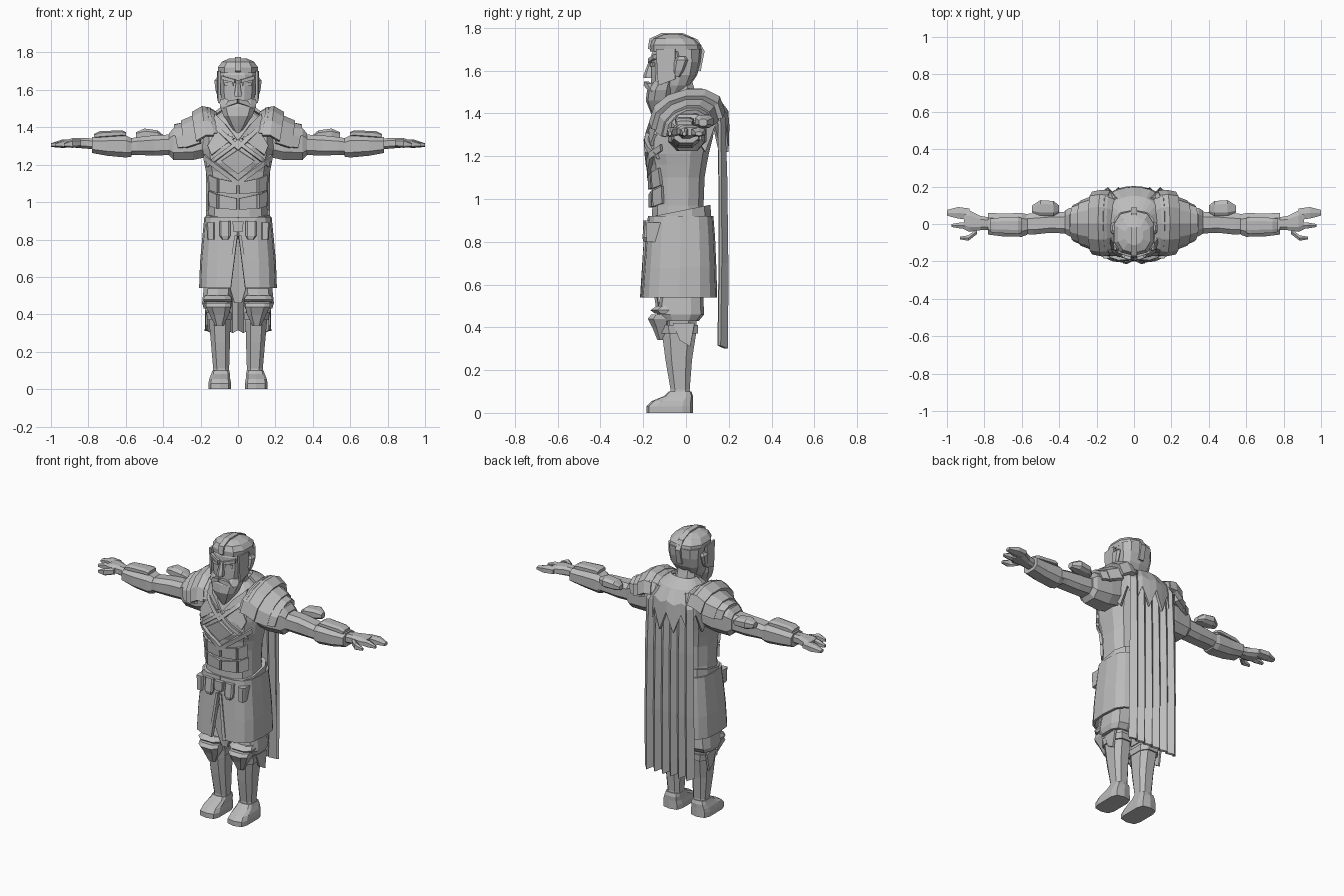
import bpy, bmesh, math
from mathutils import Vector
from mathutils.bvhtree import BVHTree

cube = bpy.data.objects.get("Cube")
if cube:
    bpy.data.objects.remove(cube, do_unlink=True)

grey = bpy.data.materials.new("plain grey")
grey.use_nodes = True
grey.diffuse_color = (.5, .5, .5, 1)
grey.node_tree.nodes["Principled BSDF"].inputs["Base Color"].default_value = grey.diffuse_color


def build(name, verts, faces, mirror=False, thick=0, offset=0):
    """Make a flat-shaded object, optionally thickened and mirrored across x."""
    bm = bmesh.new()
    points = [bm.verts.new(v) for v in verts]
    for face in faces:
        bm.faces.new([points[i] for i in face])
    bmesh.ops.recalc_face_normals(bm, faces=bm.faces)
    mesh = bpy.data.meshes.new(name)
    bm.to_mesh(mesh)
    bm.free()
    mesh.materials.append(grey)
    obj = bpy.data.objects.new(name, mesh)
    bpy.context.scene.collection.objects.link(obj)
    if thick:
        solid = obj.modifiers.new("thickness", "SOLIDIFY")
        solid.thickness, solid.offset = thick, offset
    if mirror:
        obj.modifiers.new("mirror", "MIRROR").use_mirror_merge = False
    return obj


def grid(name, rows, mirror=False, thick=.015):
    """Sheet through equal-length rows of points."""
    n = len(rows[0])
    faces = [(r * n + c, r * n + c + 1, (r + 1) * n + c + 1, (r + 1) * n + c)
             for r in range(len(rows) - 1) for c in range(n - 1)]
    return build(name, [p for row in rows for p in row], faces, mirror, thick)


def loft(name, rings, sides=12, power=.7, axis="z", mirror=False, tilt=0):
    """Solid through rings (position, low, high, low, high) along z or x."""
    verts = []
    for t, a0, a1, b0, b1 in rings:
        for i in range(sides):
            ang = math.tau * (i + .5) / sides
            ca, sa = math.cos(ang), math.sin(ang)
            a = (a0 + a1 + (a1 - a0) * math.copysign(abs(ca) ** power, ca)) / 2
            b = (b0 + b1 + (b1 - b0) * math.copysign(abs(sa) ** power, sa)) / 2
            verts.append((a, b, t + tilt * b) if axis == "z" else (t, a, b))
    faces = [tuple(range(sides)), tuple(range(len(verts) - sides, len(verts)))]
    for r in range(len(rings) - 1):
        for i in range(sides):
            j = (i + 1) % sides
            faces.append((r * sides + i, r * sides + j, (r + 1) * sides + j, (r + 1) * sides + i))
    return build(name, verts, faces, mirror)


def body(name, rings, **kw):
    """Loft centred on x: (z, half width, front y, back y)."""
    return loft(name, [(z, -w, w, f, b) for z, w, f, b in rings], **kw)


def slab(name, pts, thick=.02, mirror=True):
    return build(name, pts, [tuple(range(len(pts)))], mirror, thick)


# Torso, neck and head
torso = body("torso", [(.86, .165, -.165, .11), (.97, .16, -.16, .085), (1.1, .165, -.165, .09),
                       (1.16, .175, -.17, .1), (1.21, .185, -.185, .11), (1.29, .195, -.18, .13),
                       (1.38, .2, -.15, .14), (1.45, .14, -.1, .13), (1.49, .08, -.06, .08)])
body("neck", [(1.42, .075, -.1, .07), (1.56, .065, -.1, .03)], sides=8)
body("head", [(1.47, .06, -.15, -.03), (1.53, .088, -.165, .02), (1.6, .098, -.165, .05),
              (1.68, .1, -.163, .06), (1.73, .08, -.14, .04)], sides=12, power=.75)
body("hair_top", [(1.69, .11, -.168, .076), (1.72, .112, -.17, .072), (1.75, .09, -.155, .04),
                  (1.768, .05, -.11, -.01)], sides=10, power=.8)
body("hair_back", [(1.53, .075, -.05, .02), (1.58, .1, -.06, .052), (1.64, .108, -.07, .07),
                   (1.7, .11, -.09, .076)], sides=10, power=.8)
crest = [(-.172, 1.7), (-.165, 1.745), (-.11, 1.77), (-.02, 1.77), (.05, 1.74), (.08, 1.69), (.062, 1.6)]
grid("crest_band", [[(x, y, z) for y, z in crest] for x in (-.017, .017)], thick=.014)

# Face
slab("sideburn", [(.1, -.14, 1.7), (.107, -.05, 1.7), (.106, -.05, 1.56), (.1, -.13, 1.53)], .012)
slab("brow", [(.015, -.17, 1.655), (.085, -.145, 1.675), (.085, -.145, 1.655), (.015, -.17, 1.637)], .018)
slab("eye", [(.025, -.165, 1.635), (.07, -.15, 1.64), (.07, -.15, 1.62), (.025, -.165, 1.62)], .008)
body("nose", [(1.565, .022, -.2, -.14), (1.58, .021, -.198, -.14), (1.65, .01, -.172, -.14)], sides=6)
slab("moustache", [(0, -.185, 1.55), (.05, -.172, 1.54), (.075, -.15, 1.5), (.045, -.174, 1.515),
                   (0, -.188, 1.53)], .022)
body("beard", [(1.37, .015, -.15, -.12), (1.41, .045, -.168, -.08), (1.46, .08, -.188, -.06),
               (1.51, .1, -.182, -.05), (1.55, .104, -.155, -.05)], sides=10, power=.8)
loft("ear", [(1.57, .095, .112, -.055, -.03), (1.6, .095, .122, -.06, -.01),
             (1.65, .095, .128, -.055, .01), (1.665, .095, .115, -.04, 0)], sides=6, mirror=True)

# Chest and belly armour laid on the torso surface
surface = BVHTree.FromPolygons([v.co for v in torso.data.vertices],
                               [tuple(p.vertices) for p in torso.data.polygons])


def on_torso(x, z):
    hit = surface.ray_cast(Vector((x, -1, z)), Vector((0, 1, 0)))[0]
    return (x, (hit.y if hit else 0) - .006, z)


def armour(name, outline, thick=.022):
    """Plate whose outline follows the torso front, mirrored across x."""
    slab(name, [on_torso(x, z) for x, z in outline], thick)


def strap(name, start, end, width, steps=4):
    rows = []
    for side in (-width / 2, width / 2):
        path = [Vector(start).lerp(Vector(end), i / steps) for i in range(steps + 1)]
        rows.append([on_torso(p.x, p.y + side) for p in path])
    grid(name, rows, True, .026)


strap("lower_chest_strap", (.175, 1.24), (0, 1.1), .03)
strap("upper_chest_strap", (.16, 1.2), (0, 1.32), .025)
strap("neck_strap", (.13, 1.41), (0, 1.29), .03)
armour("breast_plate", [(.02, 1.34), (.11, 1.39), (.16, 1.3), (.14, 1.25)])
armour("centre_diamond", [(0, 1.28), (.09, 1.22), (0, 1.15)], .03)
for i, top in enumerate((1.125, 1.04)):
    armour(f"belly_plate_{i}", [(.006, top - .02), (.1, top), (.1, top - .075), (.006, top - .08)])
    armour(f"flank_plate_{i}", [(.106, top), (.15, top + .02), (.148, top - .06), (.106, top - .075)])
slab("collar_flap", [(0, -.16, 1.33), (.07, -.14, 1.42), (.12, -.07, 1.47), (.13, -.12, 1.41)], .025)

# Belt, buckle and pouches
body("belt", [(.88, .178, -.18, .122), (.95, .175, -.175, .118)], tilt=.2)
body("buckle", [(.84, .03, -.205, -.16), (.9, .035, -.205, -.16)], sides=4, power=.5)
loft("belt_pouch", [(.8, .05, .085, -.2, -.15), (.82, .04, .1, -.205, -.15),
                    (.9, .04, .1, -.195, -.15)], sides=8, power=.4, mirror=True)
loft("side_pouch", [(.8, .125, .165, -.185, -.1), (.89, .125, .17, -.185, -.1)],
     sides=8, power=.4, mirror=True)

# Skirt, open in a tall slit at the front
skirt = []
for z, w, front, back, slit in [(.92, .172, -.17, .12, .002), (.82, .182, -.18, .128, .004),
                                (.68, .195, -.19, .134, .02), (.54, .2, -.2, .138, .038)]:
    row = [(slit, front, z)]
    for i in range(1, 9):
        a = math.pi * (i / 8 - .5)
        s = math.copysign(abs(math.sin(a)) ** .6, math.sin(a))
        x = w * abs(math.cos(a)) ** .6 if i < 8 else 0
        row.append((x, (front + back) / 2 + s * (back - front) / 2, z))
    skirt.append(row)
grid("skirt", skirt, True, .016)
slab("slit_trim", [(.003, -.19, .82), (.018, -.19, .82), (.058, -.203, .54), (.038, -.208, .54)], .014)
slab("inner_cloth", [(0, -.15, .82), (.06, -.15, .6), (.02, -.13, .46), (0, -.13, .46)], .012)

# Legs, knees and boots
loft("trouser_leg", [(.43, .035, .185, -.11, .06), (.46, .03, .195, -.135, .085),
                     (.55, .025, .185, -.12, .08), (.75, .005, .17, -.12, .1)], sides=10, mirror=True)
loft("shin", [(.07, .045, .138, -.08, .025), (.11, .045, .135, -.075, .02), (.25, .04, .148, -.1, .032),
              (.36, .037, .158, -.115, .05), (.44, .04, .165, -.12, .055)], sides=8, mirror=True)
loft("boot_cuff", [(.37, .032, .168, -.125, .06), (.41, .032, .172, -.128, .062)], sides=8, mirror=True)
loft("knee_guard", [(.34, .075, .125, -.135, -.08), (.4, .045, .155, -.16, -.07),
                    (.44, .035, .175, -.182, -.06), (.46, .035, .175, -.165, -.06)],
     sides=8, mirror=True)
loft("knee_roll", [(.465, .03, .185, -.15, -.02), (.48, .028, .19, -.17, -.02),
                   (.5, .04, .18, -.14, -.02)], sides=8, mirror=True)
slab("calf_flap", [(.165, -.06, .42), (.17, .04, .42), (.172, .02, .31), (.168, -.03, .34)], .012)
loft("boot", [(0, .035, .16, -.185, .032), (.03, .035, .16, -.185, .032), (.055, .04, .155, -.16, .032),
              (.08, .042, .145, -.1, .032), (.1, .045, .138, -.08, .025)], sides=10, power=.5, mirror=True)

# Arms, bracers and hands, running out along x
arm = dict(axis="x", mirror=True, sides=8)
loft("upper_arm", [(.15, -.09, .1, 1.24, 1.44), (.24, -.09, .1, 1.22, 1.42), (.345, -.07, .09, 1.22, 1.4),
                   (.37, -.055, .075, 1.25, 1.37)], **arm)
loft("elbow_sleeve", [(.35, -.055, .07, 1.25, 1.365), (.45, -.05, .065, 1.245, 1.36),
                      (.54, -.06, .06, 1.25, 1.35), (.6, -.055, .055, 1.25, 1.34)], **arm)
loft("bracer", [(.57, -.06, .055, 1.24, 1.345), (.6, -.072, .062, 1.235, 1.36),
                (.7, -.07, .06, 1.245, 1.355), (.78, -.06, .062, 1.26, 1.35)], **arm)
loft("bracer_plate", [(.6, -.05, .035, 1.35, 1.375), (.62, -.055, .04, 1.35, 1.385),
                      (.74, -.05, .035, 1.34, 1.38), (.77, -.045, .03, 1.34, 1.365)], **arm)
loft("elbow_guard", [(.4, .06, .1, 1.33, 1.36), (.43, .04, .125, 1.33, 1.385),
                     (.5, .04, .13, 1.33, 1.395), (.545, .06, .1, 1.34, 1.375)], **arm)
loft("palm", [(.76, -.035, .035, 1.28, 1.34), (.82, -.035, .045, 1.285, 1.345),
              (.88, -.045, .075, 1.29, 1.345), (.91, -.03, .07, 1.295, 1.335)], **arm)
for name, root, tip, end, wide in [("outer_fingers", .052, .06, 1, .034), ("fore_finger", -.012, -.008, .975, .018),
                                   ("thumb", -.04, -.075, .93, .016)]:
    start = .84 if name == "thumb" else .88
    mid = (start + end) / 2
    loft(name, [(start, root - wide, root + wide, 1.295, 1.335),
                (mid, tip - wide, tip + wide, 1.29, 1.335),
                (end, tip - wide / 2, tip + wide / 2, 1.295, 1.315)], axis="x", mirror=True, sides=6)


# Layered shoulder guards arching from chest to back
def arch(name, edges, thick=.022, steps=6):
    rows = []
    for x, reach, top, drop in edges:
        row = []
        for i in range(steps + 1):
            a = math.pi * i / steps
            y, lift = -math.cos(a), math.sin(a) ** .8
            row.append((x + .02 * lift, .005 + reach * y, top - drop * (1 - lift) + .025 * y))
        rows.append(row)
    grid(name, rows, True, thick)


arch("collar_guard", [(.1, .14, 1.47, .08), (.15, .16, 1.5, .11)])
arch("shoulder_guard", [(.13, .16, 1.49, .11), (.17, .165, 1.5, .12), (.22, .155, 1.47, .12)], .028)
arch("outer_shoulder_guard", [(.2, .14, 1.46, .12), (.28, .11, 1.425, .11)], .025)
arch("lower_shoulder_guard", [(.26, .115, 1.42, .1), (.32, .09, 1.405, .09)], .018)

# Pleated cape and jagged mantle
columns = 13
cape = []
for z, width, depth, y in [(1.46, .12, .004, .13), (1.38, .16, .01, .165), (1.1, .165, .012, .172),
                           (.7, .168, .014, .175), (.3, .17, .016, .172)]:
    cape.append([(width * (2 * c / (columns - 1) - 1),
                  y + depth * (1 if c % 2 else -1),
                  z + (.015 if c % 2 == 0 and z < .5 else 0)) for c in range(columns)])
grid("cape", cape, thick=.018)
mantle = []
for rx, ry, z, jag in [(.075, .065, 1.51, 0), (.13, .14, 1.47, 0), (.175, .185, 1.4, .01), (.18, .19, 1.28, .06)]:
    row = []
    for c in range(columns):
        a = math.pi * c / (columns - 1)
        row.append((-rx * math.cos(a), .005 + ry * math.sin(a) ** .6, z + jag * (-1 if c % 2 else 1)))
    mantle.append(row)
grid("mantle", mantle, thick=.016)
